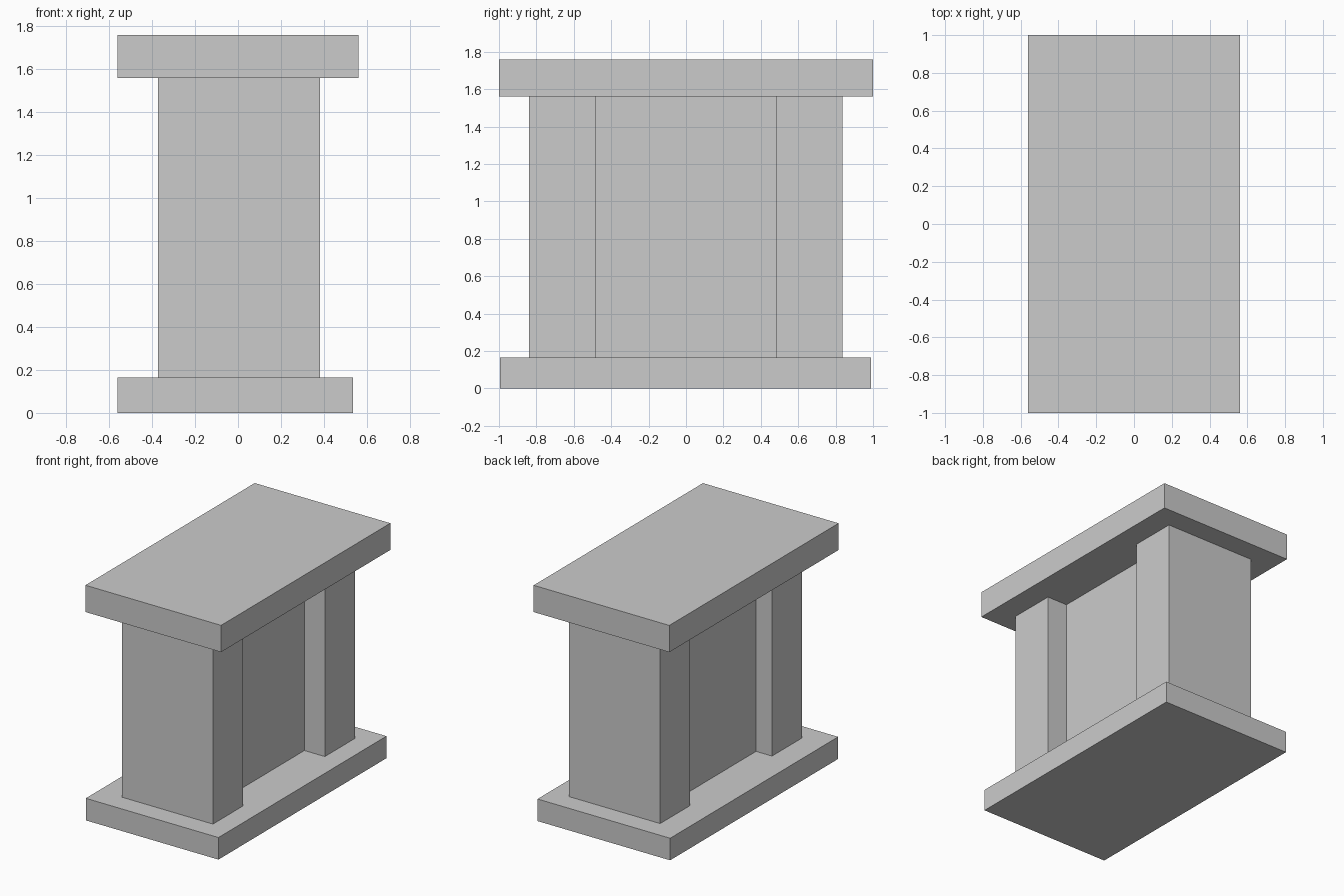
import bpy, bmesh

if "Cube" in bpy.data.objects:
    bpy.data.objects.remove(bpy.data.objects["Cube"])


def prism(name, outline, z0, z1):
    """Extrude a flat outline (counter-clockwise x, y points) from z0 to z1."""
    bm = bmesh.new()
    base = bm.faces.new([bm.verts.new((x, y, z0)) for x, y in outline])
    top = bmesh.ops.extrude_face_region(bm, geom=[base], use_keep_orig=True)["geom"]
    verts = [v for v in top if isinstance(v, bmesh.types.BMVert)]
    bmesh.ops.translate(bm, verts=verts, vec=(0, 0, z1 - z0))
    bmesh.ops.recalc_face_normals(bm, faces=bm.faces)
    mesh = bpy.data.meshes.new(name)
    bm.to_mesh(mesh)
    bm.free()
    obj = bpy.data.objects.new(name, mesh)
    bpy.context.collection.objects.link(obj)
    return obj


def rect(x0, x1, y0, y1):
    return [(x0, y0), (x1, y0), (x1, y1), (x0, y1)]


BASE_TOP, CAP_BOTTOM, HEIGHT = 0.165, 1.56, 1.76

# Base slab and top slab
prism("base_slab", rect(-0.562, 0.535, -0.995, 0.99), 0, BASE_TOP)
prism("top_slab", rect(-0.562, 0.56, -1.0, 1.0), CAP_BOTTOM, HEIGHT)

# Pedestal body: two end pillars joined by a recessed middle panel (H plan)
left, right = -0.372, 0.381
panel_left, panel_right = -0.24, 0.212
front, front_in, back_in, back = -0.84, -0.485, 0.482, 0.836
prism("pedestal_body", [
    (left, front), (right, front), (right, front_in), (panel_right, front_in),
    (panel_right, back_in), (right, back_in), (right, back), (left, back),
    (left, back_in), (panel_left, back_in), (panel_left, front_in), (left, front_in),
], BASE_TOP, CAP_BOTTOM)
